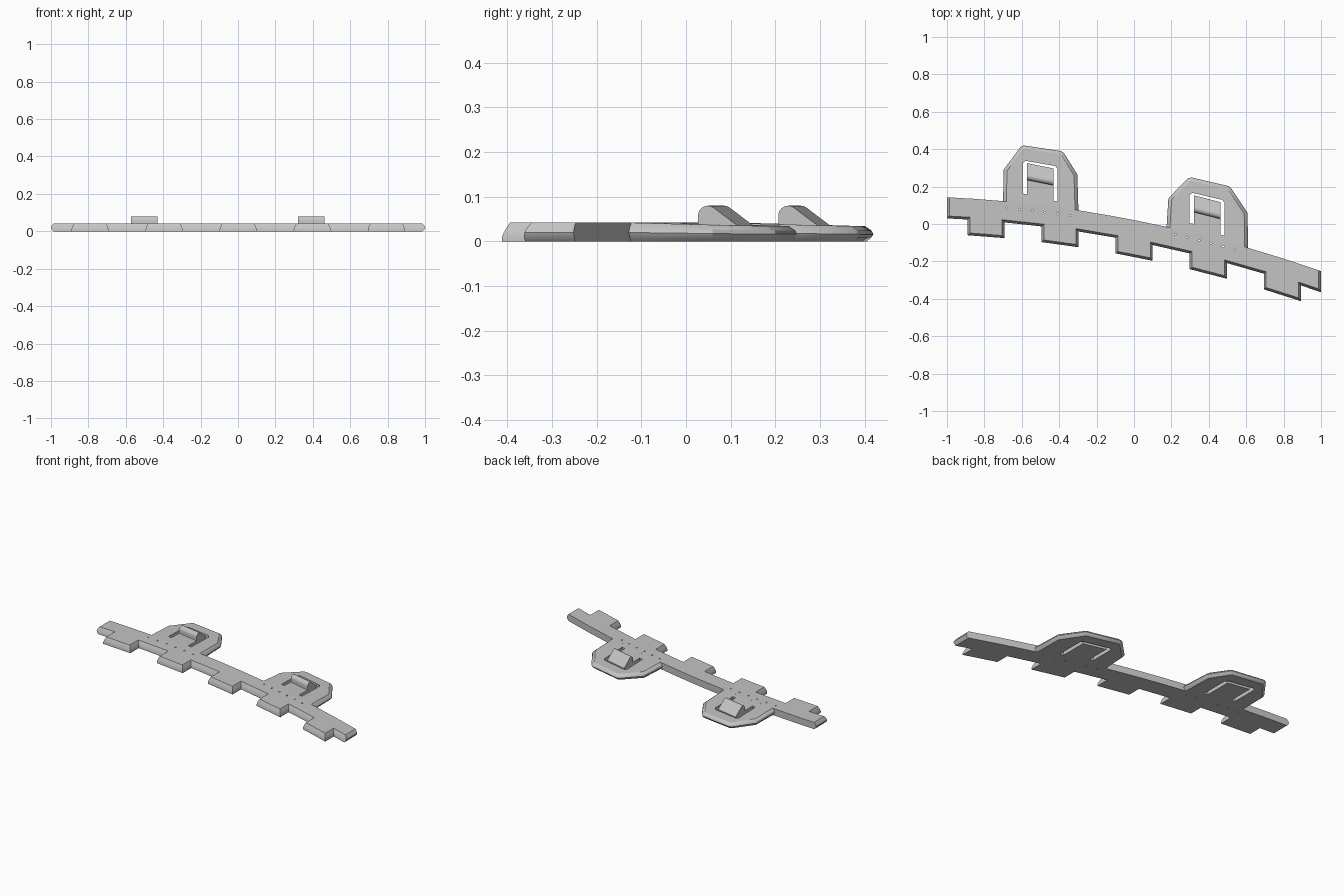
import bpy, bmesh, math
from mathutils import Vector

cube = bpy.data.objects.get("Cube")
if cube:
    bpy.data.objects.remove(cube, do_unlink=True)

grey = bpy.data.materials.new("plain grey")
grey.use_nodes = True
colour = (0.55, 0.55, 0.55, 1)
grey.diffuse_color = colour
grey.node_tree.nodes["Principled BSDF"].inputs["Base Color"].default_value = colour

# Edge styles: inward offset of the wall at each height
HEIGHTS = [0, 0.01, 0.02, 0.03, 0.042]
INSET = {
    "front": [0, 0, 0.003, 0.007, 0.013],
    "back": [0, 0, 0, 0, 0],
    "end": [0.014, 0.004, 0, 0.004, 0.014],
    "rim": [0.015, 0.005, 0, 0.004, 0.018],
}


def front_y(x):
    return -0.092 - 0.1975 * x - 0.0755 * x * x


def back_y(x):
    return front_y(x) + 0.113


def finish(bm, name):
    bmesh.ops.recalc_face_normals(bm, faces=bm.faces)
    mesh = bpy.data.meshes.new(name)
    bm.to_mesh(mesh)
    bm.free()
    mesh.materials.append(grey)
    obj = bpy.data.objects.new(name, mesh)
    bpy.context.collection.objects.link(obj)
    return obj


def loft(rings, name):
    """Skin a stack of closed rings and cap both ends."""
    bm = bmesh.new()
    rows = [[bm.verts.new(p) for p in ring] for ring in rings]
    for low, high in zip(rows, rows[1:]):
        for i in range(len(low)):
            j = (i + 1) % len(low)
            bm.faces.new((low[i], low[j], high[j], high[i]))
    bm.faces.new(rows[0][::-1])
    bm.faces.new(rows[-1])
    return finish(bm, name)


def offset(outline, kinds, level):
    """Move every edge of a counterclockwise outline inward by its style."""
    pts = [Vector(p) for p in outline]
    result = []
    for i, p in enumerate(pts):
        a = (p - pts[i - 1]).normalized()
        b = (pts[(i + 1) % len(pts)] - p).normalized()
        na, nb = Vector((-a.y, a.x)), Vector((-b.y, b.x))
        da, db = INSET[kinds[i - 1]][level], INSET[kinds[i]][level]
        det = na.x * nb.y - na.y * nb.x
        if abs(det) < 0.05:
            move = (na + nb) * (da + db) / 4
        else:
            move = Vector((da * nb.y - db * na.y, na.x * db - nb.x * da)) / det
        result.append(p + move)
    return result


def plate(outline, kinds, name, height=lambda p: 1):
    rings = []
    for level, z in enumerate(HEIGHTS):
        rings.append([(p.x, p.y, z * height(p)) for p in offset(outline, kinds, level)])
    return loft(rings, name)


def cut(obj, cutter):
    cutter.hide_render = True
    mod = obj.modifiers.new("cut", "BOOLEAN")
    mod.operation = "DIFFERENCE"
    mod.solver = "EXACT"
    mod.object = cutter
    graph = bpy.context.evaluated_depsgraph_get()
    graph.update()
    mesh = bpy.data.meshes.new_from_object(obj.evaluated_get(graph))
    obj.modifiers.clear()
    obj.data = mesh
    bpy.data.objects.remove(cutter, do_unlink=True)


def smooth(obj):
    bpy.ops.object.select_all(action="DESELECT")
    obj.select_set(True)
    bpy.context.view_layer.objects.active = obj
    bpy.ops.object.shade_smooth_by_angle(angle=math.radians(28))


# Curved strip with square teeth along the front
outline = [(-1, front_y(-1))]
for k in range(5):
    x0, x1 = -0.89 + 0.396 * k, -0.692 + 0.396 * k
    for x, drop in ((x0, 0), (x0, 0.084), (x1, 0.084), (x1, 0)):
        outline.append((x, front_y(x) - drop))
outline.append((1, front_y(1)))
kinds = ["front"] * (len(outline) - 1) + ["end"]
back_xs = [1, 0.8, 0.61, 0.39, 0.174, 0.02, -0.14, -0.297, -0.5, -0.7, -0.85, -1]
outline += [(x, back_y(x)) for x in back_xs]
kinds += ["back"] * (len(back_xs) - 1) + ["end"]
strip = plate(outline, kinds, "toothed_strip")

# Rows of pin holes where the tabs join
bm = bmesh.new()
for x0, x1, gap in ((-0.68, -0.34, 0.035), (0.22, 0.54, 0.03)):
    for i in range(6):
        x = x0 + (x1 - x0) * i / 5
        made = bmesh.ops.create_cone(bm, cap_ends=True, segments=8, radius1=0.005,
                                     radius2=0.005, depth=0.2)
        bmesh.ops.translate(bm, verts=made["verts"], vec=(x, back_y(x) - gap, 0))
cut(strip, finish(bm, "pin_hole_cutter"))
smooth(strip)


def tab(name, rim, slot_x, slot_top, slot_foot, hook_y):
    """Tapering tab with an inverted U slot and a raised hook on its tongue."""
    x0, x1 = rim[-1][0], rim[0][0]
    slope = (back_y(x1) - back_y(x0)) / (x1 - x0)

    def height(p):
        rise = p.y - back_y(x0) - slope * (p.x - x0)
        return 1 - 0.65 * max(0, rise)

    base_xs = [x0, (x0 + x1) / 2, x1]
    if x0 < 0:
        base_xs[1] = -0.5
    else:
        base_xs[1] = 0.39
    base = [(x, back_y(x)) for x in base_xs]
    body = plate(base + rim[1:-1], ["back"] * 2 + ["rim"] * (len(rim) - 1), name + "_tab", height)

    # Inverted U slot around the tongue
    a, b = slot_x
    w, r = 0.023, 0.014
    tilt = (slot_top[1] - slot_top[0]) / (b - a)

    def top(x, drop=0):
        return (x, slot_top[0] + tilt * (x - a) - drop)

    u = [(a, slot_foot[0]), (a + w, slot_foot[0] - 0.005), top(a + w, 0.02),
         top(b - w, 0.02), (b - w, slot_foot[1] + 0.005), (b, slot_foot[1]),
         top(b, r), top(b - r), top(a + r), top(a, r)]
    cut(body, loft([[(x, y, z) for x, y in u] for z in (-0.1, 0.1)], name + "_slot_cutter"))
    smooth(body)

    # Hook: rounded nose, then a ramp down to the end of the tongue
    profile = [(0, 0.025)]
    for i in range(9):
        t = math.radians(180 - 15 * i)
        profile.append((0.022 + 0.022 * math.cos(t), 0.058 + 0.022 * math.sin(t)))
    profile += [(0.09, 0.034), (0.09, 0.025)]
    ends = ((a + w, hook_y[0]), (b - w, hook_y[1]))
    hook = loft([[(x, y + v, z) for v, z in profile] for x, y in ends], name + "_hook")
    smooth(hook)


# Each rim runs counterclockwise from the +x base corner to the -x one
tab("right", [(-0.297, 0), (-0.303, 0.265), (-0.375, 0.38), (-0.39, 0.39), (-0.59, 0.42),
              (-0.607, 0.412), (-0.697, 0.29), (-0.7, 0)],
    (-0.594, -0.408), (0.34, 0.308), (0.163, 0.12), (0.235, 0.207))
tab("left", [(0.61, 0), (0.607, 0.06), (0.522, 0.188), (0.508, 0.202), (0.308, 0.249),
             (0.287, 0.243), (0.184, 0.138), (0.174, 0)],
    (0.298, 0.485), (0.17, 0.126), (0.005, -0.062), (0.063, 0.027))
